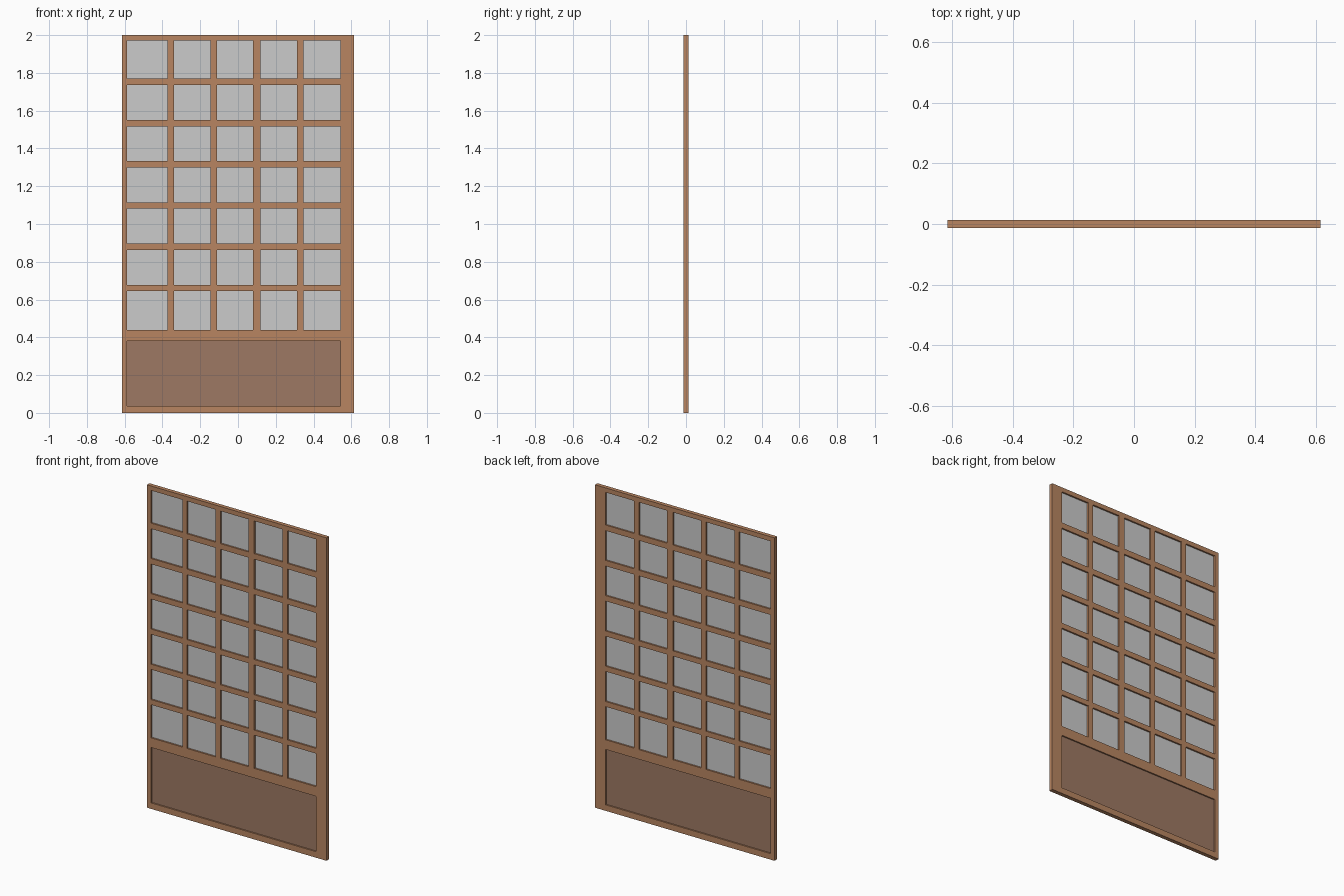
import bpy, bmesh

if "Cube" in bpy.data.objects:
    bpy.data.objects.remove(bpy.data.objects["Cube"])

DEPTH = 0.025
W, H = 0.615, 2.0
# Opening spans: five columns, seven rows of panes, one low panel
COLS = [(-0.587, -0.373), (-0.34, -0.146), (-0.112, 0.08), (0.12, 0.313), (0.348, 0.542)]
ROWS = [(0.44, 0.645), (0.677, 0.863), (0.896, 1.081), (1.114, 1.299),
        (1.333, 1.516), (1.551, 1.735), (1.77, 1.972)]
PANEL_X, PANEL_Z = (-0.587, 0.542), (0.037, 0.38)


def material(name, rgb):
    m = bpy.data.materials.new(name)
    m.diffuse_color = (*rgb, 1)
    m.use_nodes = True
    m.node_tree.nodes["Principled BSDF"].inputs["Base Color"].default_value = m.diffuse_color
    return m


def finish(name, bm, mat=None):
    me = bpy.data.meshes.new(name)
    bm.to_mesh(me)
    bm.free()
    ob = bpy.data.objects.new(name, me)
    bpy.context.collection.objects.link(ob)
    if mat:
        me.materials.append(mat)
    return ob


def box(name, xs, zs, depth, mat=None):
    bm = bmesh.new()
    bmesh.ops.create_cube(bm, size=1)
    for v in bm.verts:
        v.co = (xs[v.co.x > 0], v.co.y * depth, zs[v.co.z > 0])
    return finish(name, bm, mat)


wood = material("wood", (0.48, 0.235, 0.12))
dark_wood = material("panel_wood", (0.34, 0.19, 0.125))

# Door frame: a cell grid with the openings left out, extruded to thickness
openings = [(c, r) for c in COLS for r in ROWS] + [(PANEL_X, PANEL_Z)]
xs = sorted({-W, W, *(x for c in COLS for x in c)})
zs = sorted({0.0, H, *PANEL_Z, *(z for r in ROWS for z in r)})
bm = bmesh.new()
grid = {(x, z): bm.verts.new((x, -DEPTH / 2, z)) for x in xs for z in zs}
for x0, x1 in zip(xs, xs[1:]):
    for z0, z1 in zip(zs, zs[1:]):
        cx, cz = (x0 + x1) / 2, (z0 + z1) / 2
        if not any(a < cx < b and c < cz < d for (a, b), (c, d) in openings):
            bm.faces.new([grid[p] for p in ((x0, z0), (x1, z0), (x1, z1), (x0, z1))])
bmesh.ops.delete(bm, geom=[v for v in bm.verts if not v.link_faces], context='VERTS')
ext = bmesh.ops.extrude_face_region(bm, geom=bm.faces[:], use_keep_orig=True)
bmesh.ops.translate(bm, vec=(0, DEPTH, 0),
                    verts=[g for g in ext["geom"] if isinstance(g, bmesh.types.BMVert)])
bmesh.ops.recalc_face_normals(bm, faces=bm.faces[:])
finish("door_frame", bm, wood)

# Glass panes, set mid-depth in each opening
for i, c in enumerate(COLS):
    for j, r in enumerate(ROWS):
        box(f"glass_pane_{i + 1}_{j + 1}", c, r, 0.005)

# Solid wooden panel at the bottom
box("bottom_panel", PANEL_X, PANEL_Z, 0.008, dark_wood)
